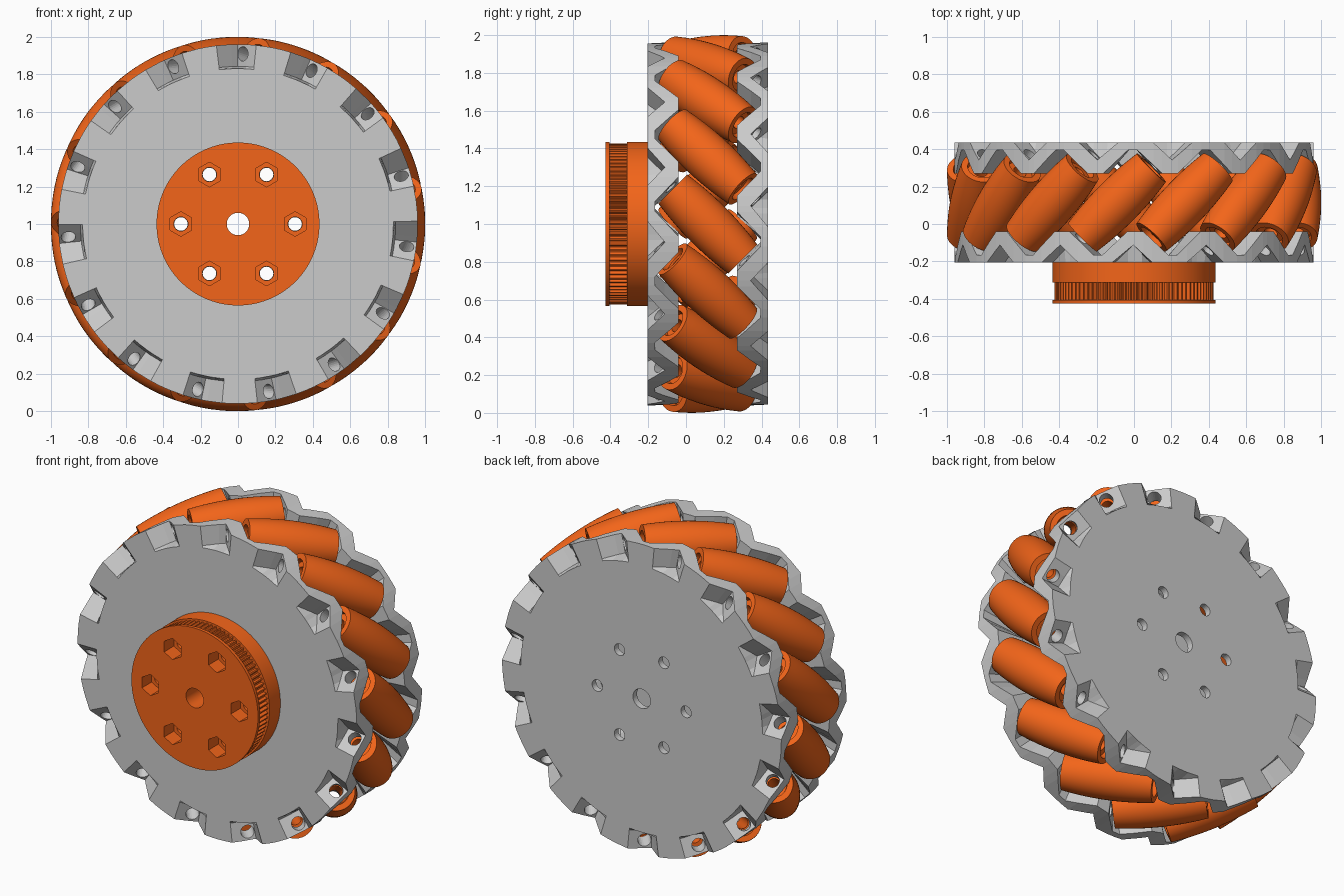
import bpy, bmesh
from math import sin, cos, pi, radians, sqrt, atan2
from mathutils import Vector, Matrix

if "Cube" in bpy.data.objects:
    bpy.data.objects.remove(bpy.data.objects["Cube"])

N = 15                      # rollers
STEP = 2 * pi / N
YC = 0.115                  # middle plane of the wheel
RC = 0.872                  # roller axis distance from the wheel axis

orange = bpy.data.materials.new("orange")
orange.diffuse_color = (0.9, 0.13, 0.01, 1)
orange.use_nodes = True
orange.node_tree.nodes["Principled BSDF"].inputs["Base Color"].default_value = orange.diffuse_color


def polar(r, a, y):
    return Vector((r * cos(a), y, 1 + r * sin(a)))


def add(name, me, mat=None):
    ob = bpy.data.objects.new(name, me)
    bpy.context.collection.objects.link(ob)
    if mat and not me.materials:
        me.materials.append(mat)
    return ob


def loft(name, columns):
    """Closed ring solid: every column is a closed cross-section loop."""
    bm = bmesh.new()
    cols = [[bm.verts.new(p) for p in c] for c in columns]
    n = len(cols[0])
    for i, c in enumerate(cols):
        d = cols[(i + 1) % len(cols)]
        for k in range(n):
            m = (k + 1) % n
            bm.faces.new((c[k], c[m], d[m], d[k]))
    bmesh.ops.recalc_face_normals(bm, faces=bm.faces)
    me = bpy.data.meshes.new(name)
    bm.to_mesh(me)
    bm.free()
    return me


def drill(ob, holes, sides):
    """Cut rods given as (centre, direction, radius, length)."""
    bm = bmesh.new()
    for c, d, r, length in holes:
        mat = Matrix.Translation(c) @ d.to_track_quat('Z', 'Y').to_matrix().to_4x4()
        bmesh.ops.create_cone(bm, cap_ends=True, segments=sides, radius1=r,
                              radius2=r, depth=length, matrix=mat)
    me = bpy.data.meshes.new("cutter")
    bm.to_mesh(me)
    bm.free()
    cutter = add("cutter", me)
    cutter.hide_render = True
    mod = ob.modifiers.new("holes", 'BOOLEAN')
    mod.operation, mod.solver, mod.object = 'DIFFERENCE', 'EXACT', cutter
    dg = bpy.context.evaluated_depsgraph_get()
    new = bpy.data.meshes.new_from_object(ob.evaluated_get(dg))
    ob.modifiers.clear()
    ob.data = new
    bpy.data.objects.remove(cutter)


def smooth(ob, angle=30):
    bpy.ops.object.select_all(action='DESELECT')
    ob.select_set(True)
    bpy.context.view_layer.objects.active = ob
    bpy.ops.object.shade_smooth_by_angle(angle=radians(angle))


def interp(pts, u):
    for (u0, y0), (u1, y1) in zip(pts, pts[1:]):
        if u0 <= u <= u1:
            return y0 + (y1 - y0) * (u - u0) / (u1 - u0)
    return pts[-1][1]


def roller_axis(a):
    return Vector((sin(a), 1, -cos(a))).normalized()


# Side plates: one pocket and one slanted bracket per roller, around the rim
P = STEP * 0.9
outer = [(-0.14, -0.205), (-0.06, -0.205), (0.035, -0.112), (0.14, -0.205), (P - 0.14, -0.205)]
inner = [(-0.14, -0.165), (-0.015, -0.04), (0.065, -0.04), (0.19, -0.165), (P - 0.14, -0.165)]
us = sorted({u for u, _ in outer[:-1] + inner[:-1]})
phase = atan2(0.25, RC)
columns = []
for i in range(N):
    for u in us:
        a = i * STEP + phase + u / 0.9
        yo, yi = interp(outer, u), interp(inner, u)
        columns.append([polar(r, a, y) for r, y in (
            (0.06, -0.205), (0.83, -0.205), (0.842, yo), (0.96, yo),
            (0.96, yi), (0.78, yi), (0.77, -0.165), (0.06, -0.165))])
front = add("front_side_plate", loft("side_plate", columns))
Y = Vector((0, 1, 0))
bolts = [polar(0.305, k * pi / 3, 0) for k in range(6)]
screws = []
for i in range(N):
    d = roller_axis(i * STEP)
    screws.append((polar(RC, i * STEP, YC) - d * 0.36, d, 0.038, 0.26))
drill(front, screws + [(b + Y * -0.18, Y, 0.036, 0.2) for b in bolts], 24)
rear = add("rear_side_plate", front.data)
rear.rotation_euler.x = pi
rear.location = (0, 2 * YC, 2)

# Barrel rollers: profile follows the wheel's outer cylinder
H = 0.262
prof = []
for k in range(13):
    t = -H + 2 * H * k / 12
    prof.append((1 - sqrt(RC ** 2 + t * t / 2), t))
prof += [(0.075, H), (0.07, H - 0.03), (0.036, H - 0.03),
         (0.036, 0.03 - H), (0.07, 0.03 - H), (0.075, -H)]
roller = loft("roller", [[Vector((r * cos(a), r * sin(a), t)) for r, t in prof]
                         for a in (2 * pi * k / 40 for k in range(40))])
for i in range(N):
    ob = add(f"roller_{i + 1}", roller, orange)
    ob.rotation_mode = 'QUATERNION'
    ob.rotation_quaternion = roller_axis(i * STEP).to_track_quat('Z', 'Y')
    ob.location = polar(RC, i * STEP, YC)
    if i == 0:
        smooth(ob)

# Toothed belt pulley on the front
TEETH = 90
columns = []
for i in range(TEETH * 4):
    a = 2 * pi * (i + 0.5) / (TEETH * 4)
    rt = 0.425 if i % 4 < 2 else 0.408
    columns.append([polar(r, a, y) for r, y in (
        (0.06, -0.2), (0.435, -0.2), (0.435, -0.312), (rt, -0.312),
        (rt, -0.405), (0.435, -0.405), (0.435, -0.425), (0.06, -0.425))])
pulley = add("belt_pulley", loft("belt_pulley", columns), orange)
drill(pulley, [(b + Y * -0.3, Y, 0.038, 0.4) for b in bolts], 24)
# Hexagonal nut recesses
drill(pulley, [(b + Y * -0.41, Y, 0.066, 0.16) for b in bolts], 6)
smooth(pulley)
